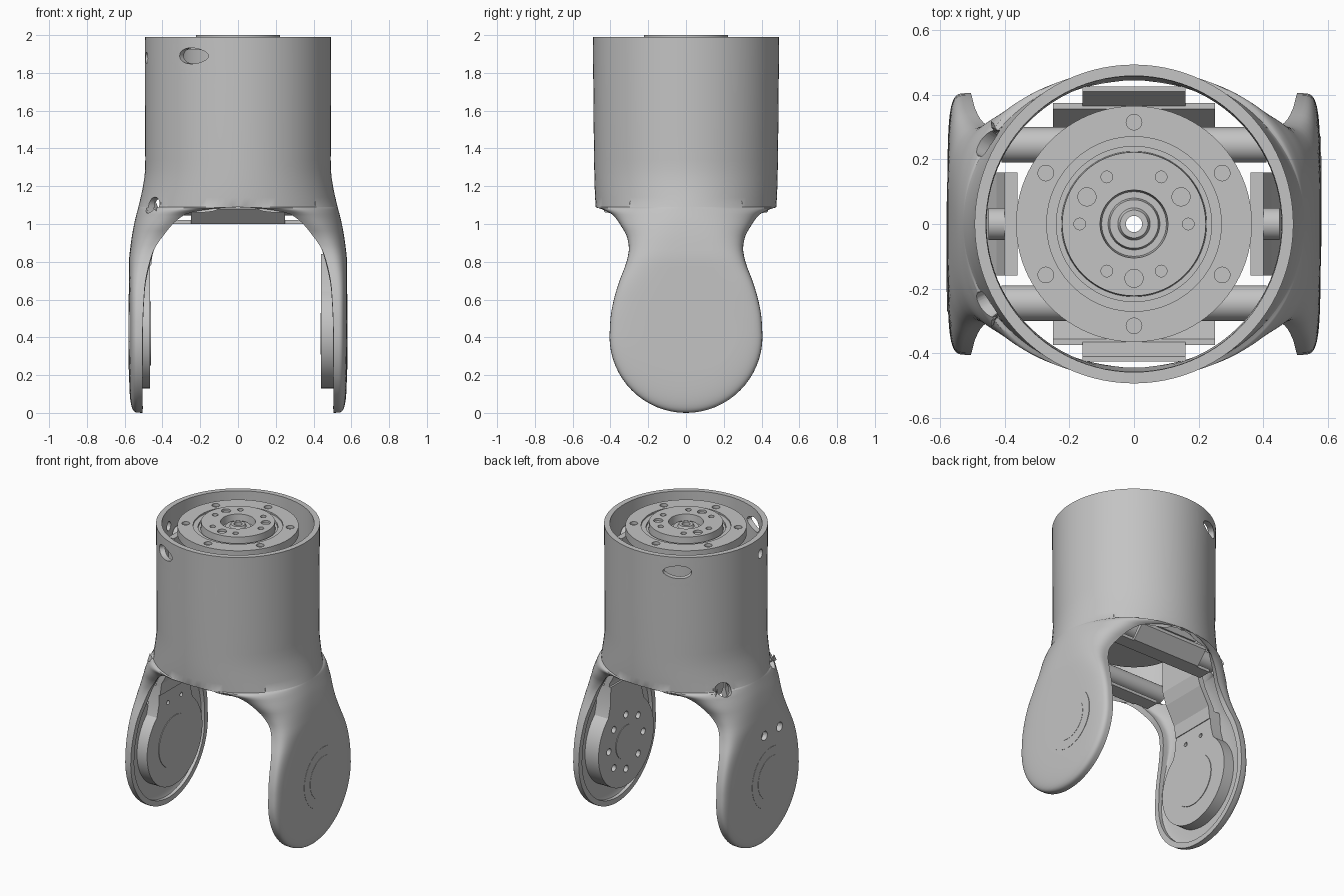
import bpy, bmesh
from math import sin, cos, pi, radians, sqrt, hypot
from mathutils import Vector, Matrix

if "Cube" in bpy.data.objects:
    bpy.data.objects.remove(bpy.data.objects["Cube"])

grey = bpy.data.materials.new("light_grey")
grey.use_nodes = True
grey.diffuse_color = (0.55, 0.55, 0.55, 1)
grey.node_tree.nodes["Principled BSDF"].inputs["Base Color"].default_value = (0.55, 0.55, 0.55, 1)


def finish(name, bm):
    mesh = bpy.data.meshes.new(name)
    bm.to_mesh(mesh)
    bm.free()
    mesh.materials.append(grey)
    obj = bpy.data.objects.new(name, mesh)
    bpy.context.collection.objects.link(obj)
    return obj


def activate(obj):
    bpy.ops.object.select_all(action='DESELECT')
    obj.select_set(True)
    bpy.context.view_layer.objects.active = obj


def smooth(obj):
    activate(obj)
    bpy.ops.object.shade_smooth_by_angle(angle=radians(32))


def cylinders(name, rods, segments=32):
    """One object from a list of (radius, start, end)."""
    bm = bmesh.new()
    for r, a, b in rods:
        a, b = Vector(a), Vector(b)
        turn = (b - a).to_track_quat('Z', 'Y').to_matrix().to_4x4()
        bmesh.ops.create_cone(bm, cap_ends=True, segments=segments, radius1=r, radius2=r,
                              depth=(b - a).length, matrix=Matrix.Translation((a + b) / 2) @ turn)
    return finish(name, bm)


def prism(name, points, offset):
    """Extrude a closed outline of 3D points along an offset."""
    bm = bmesh.new()
    face = bm.faces.new([bm.verts.new(p) for p in points])
    out = bmesh.ops.extrude_face_region(bm, geom=[face])["geom"]
    bmesh.ops.translate(bm, vec=offset, verts=[v for v in out if isinstance(v, bmesh.types.BMVert)])
    bmesh.ops.recalc_face_normals(bm, faces=bm.faces)
    return finish(name, bm)


def cut(obj, rods):
    cutter = cylinders("hole_cutter", rods)
    cutter.hide_render = True
    mod = obj.modifiers.new("holes", 'BOOLEAN')
    mod.operation, mod.solver, mod.object = 'DIFFERENCE', 'EXACT', cutter
    activate(obj)
    bpy.ops.object.modifier_apply(modifier=mod.name)
    bpy.data.objects.remove(cutter)


def curve(table):
    """Monotone smooth interpolation through (z, value) pairs."""
    d = [(q[1] - p[1]) / (q[0] - p[0]) for p, q in zip(table, table[1:])]
    m = [d[0]] + [0 if a * b <= 0 else 2 * a * b / (a + b) for a, b in zip(d, d[1:])] + [d[-1]]

    def value(z):
        i = 0
        while i < len(d) - 1 and z > table[i + 1][0]:
            i += 1
        (z0, v0), (z1, v1) = table[i], table[i + 1]
        h = z1 - z0
        t = (z - z0) / h
        return (v0 * (1 + 2 * t) * (1 - t) ** 2 + h * m[i] * t * (1 - t) ** 2
                + v1 * t * t * (3 - 2 * t) + h * m[i + 1] * t * t * (t - 1))
    return value


# Housing: a tube that flows into two rounded ears
EAR_R, ARCH, TOP = 0.405, 1.09, 1.99
upper_width = curve([(EAR_R, .405), (.5, .4), (.6, .382), (.7, .352), (.8, .315), (.87, .302), (.93, .312),
                     (.98, .338), (1.05, .39), (1.08, .45), (ARCH, .478), (1.3, .486), (TOP, .493)])
reach = curve([(0, .577), (.8, .577), (.9, .567), (1, .55), (1.1, .525), (1.2, .503), (1.3, .491), (TOP, .493)])
edge = curve([(0, .505), (.4, .505), (.65, .495), (.84, .455), (.945, .39), (1.05, .28),
              (1.083, .12), (ARCH, 0), (TOP, 0)])
power = curve([(0, 5), (.6, 5), (.9, 3), (ARCH, 2), (TOP, 2)])


def width(z):
    return upper_width(z) if z >= EAR_R else sqrt(max(EAR_R ** 2 - (z - EAR_R) ** 2, 0))


def surface(y, z):
    """Distance of the outer skin from the middle plane."""
    rho = abs(y) / width(z) if z >= EAR_R else hypot(y, z - EAR_R) / EAR_R
    n = power(z)
    return edge(z) + (reach(z) - edge(z)) * (1 - min(rho, 1) ** n) ** (1 / n)


levels = [EAR_R * (1 - cos(i / 16 * pi / 2)) for i in range(16)]
levels += [EAR_R + (ARCH - EAR_R) * sin(i / 28 * pi / 2) for i in range(28)]
levels += [ARCH + (TOP - ARCH) * i / 18 for i in range(19)]
COLS = 48
bm = bmesh.new()
for side in (1, -1):
    rows = []
    for z in levels:
        row = []
        for j in range(COLS + 1):
            y = width(z) * sin((2 * j / COLS - 1) * pi / 2)
            x = edge(z) if j in (0, COLS) else surface(y, z)
            row.append(bm.verts.new((side * x, y, z)))
        rows.append(row)
    for a, b in zip(rows, rows[1:]):
        for j in range(COLS):
            quad = [a[j], a[j + 1], b[j + 1], b[j]]
            bm.faces.new(quad if side > 0 else quad[::-1])
bmesh.ops.remove_doubles(bm, verts=bm.verts, dist=0.00002)


def punch(y, z, r):
    """Open a round sideways hole in the right half of the skin."""
    def away(p):
        return hypot(p.y - y, p.z - z) if p.x < -.1 else 9

    near = [f for f in bm.faces if away(f.calc_center_median()) < r + .04]
    bmesh.ops.subdivide_edges(bm, edges=list({e for f in near for e in f.edges}), cuts=3, use_grid_fill=True)
    inside = [f for f in bm.faces if away(f.calc_center_median()) < r]
    bmesh.ops.delete(bm, geom=inside, context='FACES')
    for v in bm.verts:
        d = away(v.co)
        if d < r + .04:
            if v.is_boundary and d < r + .02:
                v.co.y = y + (v.co.y - y) * r / d
                v.co.z = z + (v.co.z - z) * r / d
            v.co.x = -surface(v.co.y, v.co.z)


# Access holes
punch(-.09, 1.88, .03)
for s in (1, -1):
    punch(s * .425, 1.89, .042)
    punch(s * .25, 1.1, .042)
    punch(-.08 + s * .08, .73, .03)
housing = finish("housing", bm)
wall = housing.modifiers.new("wall", 'SOLIDIFY')
wall.thickness, wall.offset = 0.035, -1
activate(housing)
bpy.ops.object.modifier_apply(modifier=wall.name)
smooth(housing)

# Ear parts on each side
HUB = 0.42
for side, word, face in ((1, "left", .44), (-1, "right", .465)):
    smooth(cylinders(word + "_ear_cap", [(.2, (side * .56, side * .07, .43), (side * .5785, side * .07, .43)),
                                         (.14, (side * .565, side * .07, .43), (side * .58, side * .07, .43))], 64))
    arc = [radians(130 + 280 * i / 56) for i in range(57)]
    outline = [(.29 * cos(a), HUB + .29 * sin(a)) for a in arc]
    outline += [(.165, .72), (.16, .84), (-.16, .84), (-.165, .72)]
    plate = prism(word + "_bearing_plate", [(side * face, y, z) for y, z in outline],
                  (side * (.545 - face), 0, 0))
    if side > 0:
        spots = [(.18 * cos(k * pi / 4), HUB + .18 * sin(k * pi / 4), .022) for k in range(8)]
    else:
        spots = [(-.07, .7, .014), (.07, .7, .014)]
    cut(plate, [(r, (side * (face - .05), y, z), (side * (face + .04), y, z)) for y, z, r in spots])
    smooth(plate)
    hub_r = .11 if side > 0 else .17
    smooth(cylinders(word + "_bearing_hub", [(hub_r, (side * (face - .004), 0, HUB), (side * (face + .03), 0, HUB))], 48))

    # Bent arm rising from the ear plate into the tube
    inner = [(.46, .78), (.45, .86), (.385, .98), (.36, 1.06), (.36, 1.85)]
    strip = inner + [(x + .04, z) for x, z in reversed(inner)]
    prism(word + "_bracket", [(side * x, -.16, z) for x, z in strip], (0, .32, 0))
    smooth(cylinders(word + "_bracket_boss", [(.05, (side * .39, 0, 1.8), (side * .45, 0, 1.8))]))

# Cross members inside the tube
for s, word in ((-1, "front"), (1, "back")):
    smooth(cylinders(word + "_cross_rod", [(.055, (-.41, s * .245, 1.1), (.41, s * .245, 1.1))]))
    slope = [(.28, 1.0), (.3, 1.0), (.375, 1.08), (.375, 1.1), (.355, 1.1)]
    prism(word + "_sloped_panel", [(-.25, s * y, z) for y, z in slope], (.5, 0, 0))
    lip = [(.365, 1.1), (.385, 1.1), (.425, 1.17), (.41, 1.17)]
    prism(word + "_arch_lip", [(-.16, s * y, z) for y, z in lip], (.32, 0, 0))
    rail = [(.2, 1.0), (.29, 1.0), (.29, 1.02), (.2, 1.02)]
    prism(word + "_frame_rail", [(-.35, s * y, z) for y, z in rail], (.7, 0, 0))

# Actuator, turned around the vertical axis
profile = [(.025, 1.2), (.025, 1.985), (.043, 1.985), (.05, 1.97), (.075, 1.97), (.08, 1.95), (.1, 1.95),
           (.105, 2), (.222, 2), (.225, 1.95), (.24, 1.95), (.24, 1.965), (.27, 1.965), (.27, 1.975),
           (.365, 1.975), (.365, 1.92), (.29, 1.92), (.29, 1.2)]
SEG = 96
bm = bmesh.new()
rings = [[bm.verts.new((r * cos(2 * pi * k / SEG), r * sin(2 * pi * k / SEG), z)) for r, z in profile]
         for k in range(SEG)]
for k in range(SEG):
    a, b = rings[k], rings[(k + 1) % SEG]
    for i in range(len(profile)):
        j = (i + 1) % len(profile)
        bm.faces.new((a[i], b[i], b[j], a[j]))
bmesh.ops.recalc_face_normals(bm, faces=bm.faces)
actuator = finish("actuator", bm)


def bolt_circle(radius, hole, count, start, top, depth):
    spots = [radians(start + 360 * k / count) for k in range(count)]
    return [(hole, (radius * cos(a), radius * sin(a), top - depth),
             (radius * cos(a), radius * sin(a), top + .05)) for a in spots]


cut(actuator, bolt_circle(.168, .018, 6, 0, 2, .03) + bolt_circle(.168, .028, 3, 30, 2, .015)
    + bolt_circle(.315, .024, 6, 30, 1.975, .02))
smooth(actuator)
